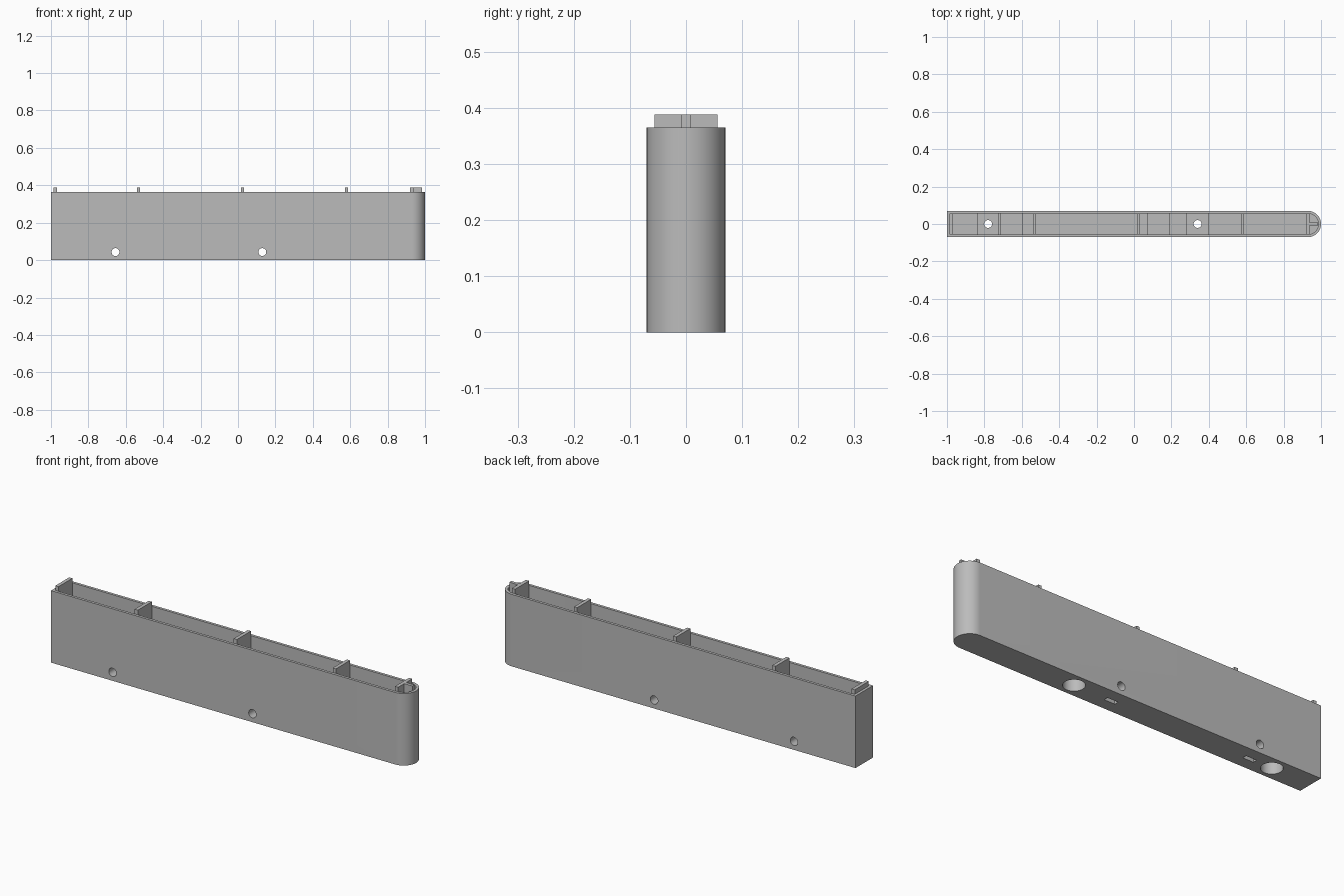
import bpy, bmesh, math

cube = bpy.data.objects.get("Cube")
if cube:
    bpy.data.objects.remove(cube, do_unlink=True)

HALF_W, WALL, HEIGHT, RIB_TOP = 0.07, 0.014, 0.365, 0.388
INNER = HALF_W - WALL
ROUND_X = 1 - HALF_W

grey = bpy.data.materials.new("plain grey")
grey.use_nodes = True
GREY = (0.5, 0.5, 0.5, 1)
grey.diffuse_color = GREY
grey.node_tree.nodes["Principled BSDF"].inputs["Base Color"].default_value = GREY


def extrude(name, outline, z0, z1):
    """Solid prism over a plan outline."""
    bm = bmesh.new()
    face = bm.faces.new([bm.verts.new((x, y, z0)) for x, y in outline])
    top = bmesh.ops.extrude_face_region(bm, geom=[face])["geom"]
    verts = [g for g in top if isinstance(g, bmesh.types.BMVert)]
    bmesh.ops.translate(bm, verts=verts, vec=(0, 0, z1 - z0))
    bmesh.ops.recalc_face_normals(bm, faces=bm.faces)
    mesh = bpy.data.meshes.new(name)
    bm.to_mesh(mesh)
    bm.free()
    mesh.materials.append(grey)
    obj = bpy.data.objects.new(name, mesh)
    bpy.context.collection.objects.link(obj)
    return obj


def box(name, x0, x1, y, z0, z1):
    return extrude(name, [(x0, -y), (x1, -y), (x1, y), (x0, y)], z0, z1)


def bullet(x0, r):
    """Plan outline: square at one end, half round at the other."""
    arc = [math.pi * (i / 32 - 0.5) for i in range(33)]
    return [(x0, -r)] + [(ROUND_X + r * math.cos(a), r * math.sin(a)) for a in arc] + [(x0, r)]


def circle(x, r, y=0):
    return [(x + r * math.cos(a), y + r * math.sin(a))
            for a in (math.tau * i / 32 for i in range(32))]


def cut(target, cutters):
    for c in cutters:
        c.hide_render = True
        mod = target.modifiers.new("cut", "BOOLEAN")
        mod.operation, mod.solver, mod.object = "DIFFERENCE", "EXACT", c
    bpy.context.view_layer.update()
    graph = bpy.context.evaluated_depsgraph_get()
    mesh = bpy.data.meshes.new_from_object(target.evaluated_get(graph))
    target.modifiers.clear()
    target.data = mesh


def smooth(obj):
    bpy.ops.object.select_all(action="DESELECT")
    obj.select_set(True)
    bpy.context.view_layer.objects.active = obj
    bpy.ops.object.shade_smooth_by_angle(angle=math.radians(30))


# Open-topped housing
housing = extrude("housing", bullet(-1, HALF_W), 0, HEIGHT)
cavity = extrude("cavity_cutter", bullet(-1 + WALL, INNER), WALL, HEIGHT + 0.1)
cutters = [cavity]
blocks = []

for side, screw_x, pin_x in (("right", -0.78, -0.655), ("left", 0.34, 0.13)):
    # Tall screw boss, counterbored from below
    boss = box(side + "_screw_boss", screw_x - 0.058, screw_x + 0.058, INNER + 0.004, 0.005, 0.295)
    bore = extrude("bore_cutter", circle(screw_x, 0.05), -0.1, 0.26)
    screw = extrude("screw_cutter", circle(screw_x, 0.021), 0.2, 0.5)
    # Low pin block with a cross hole and a slot underneath
    block = box(side + "_pin_block", pin_x - 0.06, pin_x + 0.06, INNER + 0.004, 0.005, 0.09)
    pin = extrude("pin_cutter", circle(pin_x, 0.021, 0.043), -0.2, 0.2)
    pin.rotation_euler.x = math.pi / 2
    slot = box("slot_cutter", pin_x - 0.03, pin_x + 0.03, 0.011, -0.1, 0.043)
    cut(boss, [bore, screw])
    cut(block, [pin, slot])
    cutters += [bore, pin, slot]
    blocks += [boss, block]

cut(housing, cutters)
for obj in [housing] + blocks:
    smooth(obj)
for c in list(bpy.data.objects):
    if "_cutter" in c.name:
        bpy.data.objects.remove(c, do_unlink=True)

# Cross ribs standing proud of the rim
for i, x in enumerate((-0.977, -0.532, 0.024, 0.58, 0.929)):
    box(f"cross_rib_{i + 1}", x - 0.009, x + 0.009, INNER, WALL, RIB_TOP)

# Short rib running into the rounded end
box("nose_rib", 0.938, 0.985, 0.008, WALL, RIB_TOP)
